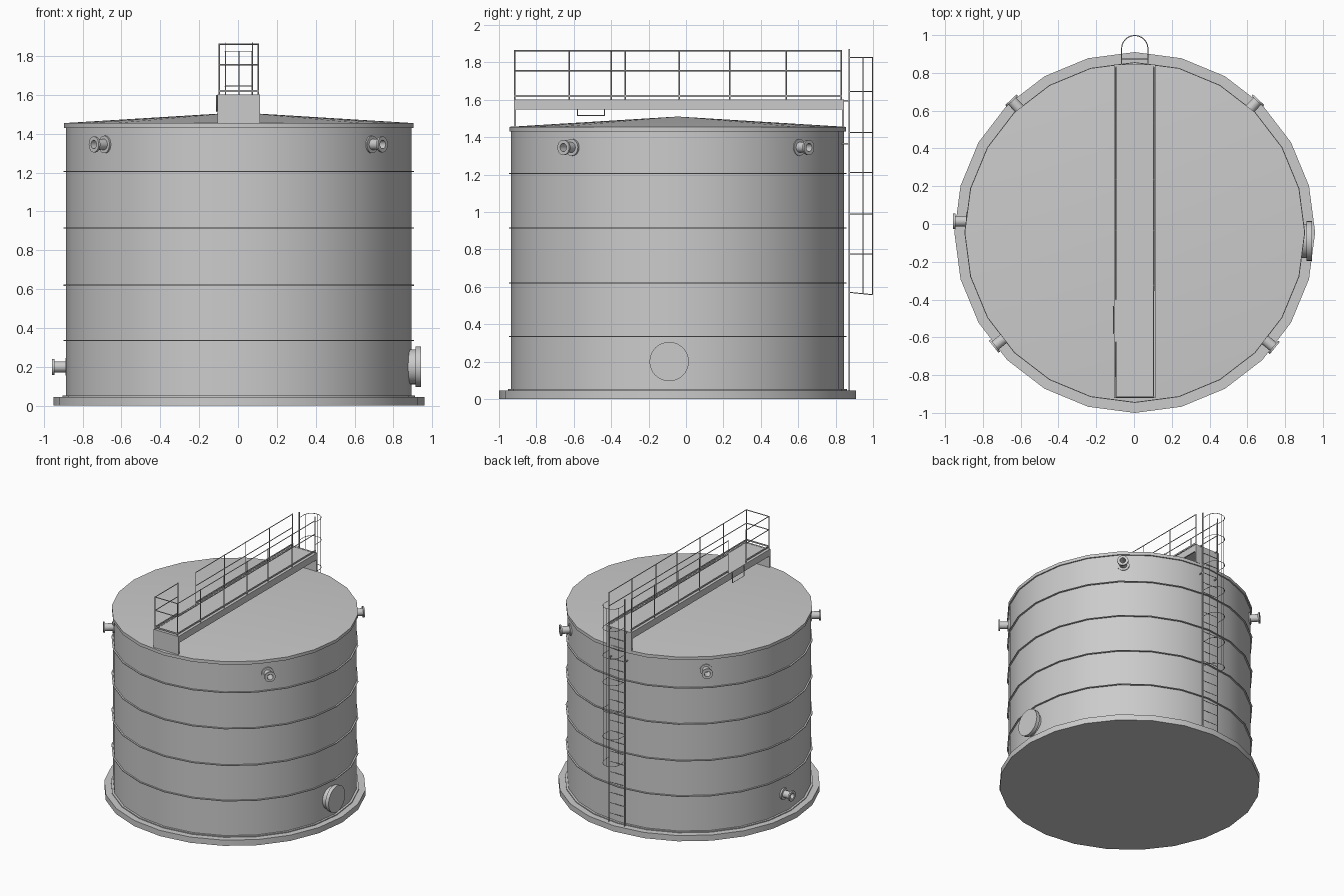
import bpy, math
from mathutils import Vector

if "Cube" in bpy.data.objects:
    bpy.data.objects.remove(bpy.data.objects["Cube"])

CX, CY = 0.004, -0.045   # tank axis
R = 0.89                 # shell radius


def finish(ob, smooth=True):
    if smooth:
        bpy.ops.object.select_all(action='DESELECT')
        ob.select_set(True)
        bpy.context.view_layer.objects.active = ob
        bpy.ops.object.shade_smooth_by_angle(angle=math.radians(30))
    return ob


def make(name, verts, faces, smooth=False):
    me = bpy.data.meshes.new(name)
    me.from_pydata(verts, [], faces)
    ob = bpy.data.objects.new(name, me)
    bpy.context.collection.objects.link(ob)
    return finish(ob, smooth)


def lathe(name, profile, n=24, origin=(CX, CY, 0), axis=(0, 0, 1)):
    """Revolve (radius, height) points round an axis; radius 0 makes a tip."""
    q = Vector((0, 0, 1)).rotation_difference(Vector(axis))
    verts, rows, faces = [], [], []
    for r, h in profile:
        k = 1 if r == 0 else n
        rows.append([len(verts) + i % k for i in range(n)])
        for i in range(k):
            a = 2 * math.pi * i / n
            verts.append(Vector(origin) + q @ Vector((r * math.cos(a), r * math.sin(a), h)))
    for a, b in zip(rows, rows[1:]):
        for i in range(n):
            j = (i + 1) % n
            faces.append(list(dict.fromkeys((a[i], a[j], b[j], b[i]))))
    return make(name, verts, faces, True)


def boxes(name, items):
    """One mesh of boxes, each given by (x0, x1, y0, y1, z0, z1)."""
    verts, faces = [], []
    for x0, x1, y0, y1, z0, z1 in items:
        b = len(verts)
        verts += [(x + CX, y, z) for z in (z0, z1) for x, y in ((x0, y0), (x1, y0), (x1, y1), (x0, y1))]
        for f in ((3, 2, 1, 0), (4, 5, 6, 7), (0, 1, 5, 4), (1, 2, 6, 5), (2, 3, 7, 6), (3, 0, 4, 7)):
            faces.append([b + i for i in f])
    return make(name, verts, faces)


def bars(name, paths, radius):
    """Square bars along a list of point paths."""
    cu = bpy.data.curves.new(name, 'CURVE')
    cu.dimensions = '3D'
    cu.bevel_depth = radius
    cu.bevel_resolution = 0
    cu.use_fill_caps = True
    for pts in paths:
        sp = cu.splines.new('POLY')
        sp.points.add(len(pts) - 1)
        for p, (x, y, z) in zip(sp.points, pts):
            p.co = (x + CX, y, z, 1)
    ob = bpy.data.objects.new(name, cu)
    bpy.context.collection.objects.link(ob)
    return ob


# Base slab, shell, conical roof
lathe("base_slab", [(0, 0), (0.955, 0), (0.955, 0.046), (R - .01, 0.046)])
lathe("tank_shell", [(R, 0.046), (R, 1.435)])
lathe("roof", [(R, 1.43), (0.9, 1.43), (0.9, 1.455), (0, 1.51)])

# Thin stiffening rings and foot flange
for i, z in enumerate((0.335, 0.62, 0.915, 1.205)):
    lathe(f"shell_ring_{i}", [(R, z - .003), (R + .012, z - .003), (R + .012, z + .003), (R, z + .003)])
lathe("foot_flange", [(0.907, 0.046), (0.907, 0.053), (R, 0.053)])


# Flanged pipe nozzles
def nozzle(name, deg, z, y=CY):
    a = math.radians(deg)
    d = Vector((math.cos(a), math.sin(a), 0))
    o = Vector((CX, y, z))
    lathe(name, [(0.028, .88), (0.028, .95), (0.041, .95), (0.041, .961), (0.022, .961),
                 (0.022, .89), (0, .89)], 20, o, d)
    lathe(name + "_pad", [(0.045, .88), (0.045, .893), (0.028, .893)], 20, o, d)


for name, deg in (("back_right", 47), ("back_left", 133), ("front_left", 219), ("front_right", -39.5)):
    nozzle("nozzle_" + name, deg, 1.345)
nozzle("nozzle_drain", 180, 0.2, 0.015)

# Manhole with cover
lathe("manhole", [(0.09, .87), (0.09, .91), (0.105, .91), (0.105, .938), (0, .938)], 32,
      (CX, -0.09, 0.2), (1, 0, 0))

# Walkway: deck, side beams, end supports, toe boards
Y0, Y1 = -0.92, 0.845
boxes("walkway_deck", [(-.1, .1, Y0, Y1, 1.592, 1.6)])
boxes("walkway_beams", [(s * .105 - .005, s * .105 + .005, Y0, Y1, 1.548, 1.602) for s in (-1, 1)])
boxes("walkway_end_supports", [(-.11, .11, Y0, Y0 + .012, 1.45, 1.602),
                               (-.11, .11, Y1 - .012, Y1, 1.45, 1.602)])
GAP = (-0.625, -0.4)      # opening above the step on the left
runs = [(.1, Y0, Y1 - .01), (-.1, Y0, GAP[0]), (-.1, GAP[1], Y1 - .01)]
boxes("toe_boards", [(x - .003, x + .003, a, b, 1.615, 1.626) for x, a, b in runs]
      + [(-.1, .1, Y0, Y0 + .006, 1.615, 1.626)])

# Handrails and posts
posts_r = [-.915, -.625, -.325, -.035, .235, .535, .83]
posts_l = [-.915, -.625, -.4, -.035, .235, .535, .83]
rails = [[(x, y, 1.6), (x, y, 1.866)] for x, ps in ((.1, posts_r), (-.1, posts_l)) for y in ps]
for z in (1.755, 1.862):
    rails += [[(-.1, GAP[0], z), (-.1, -.915, z), (.1, -.915, z), (.1, .83, z)],
              [(-.1, GAP[1], z), (-.1, .83, z)]]
bars("handrails", rails, 0.004)

# Step frame hanging under the opening, flat against the beam
bars("side_step", [[(-.113, -.58, 1.6), (-.113, -.58, 1.515), (-.113, -.435, 1.515), (-.113, -.435, 1.6)]], 0.003)

# Ladder: stringers, rungs, wall brackets
LY = 0.873
boxes("ladder_stringers", [(s * .07 - .002, s * .07 + .002, LY - .005, LY + .005, .046, 1.87) for s in (-1, 1)])
bars("ladder_rungs", [[(-.07, LY, .12 + i * .083), (.07, LY, .12 + i * .083)] for i in range(18)], 0.0025)
boxes("ladder_brackets", [(s * .07 - .003, s * .07 + .003, .835, LY, z - .004, z + .004)
                          for s in (-1, 1) for z in (1.365, 1.595)])

# Safety cage: hoops and vertical straps
arc = [(.07 * math.cos(t), .928 + .07 * math.sin(t)) for t in [math.pi * i / 12 for i in range(13)]]
outline = [(.07, LY)] + arc + [(-.07, LY)]
hoops = []
for z in (.57, .775, .99, 1.21, 1.425, 1.645, 1.825):
    drop = .1 if z == .57 else 0
    hoops.append([(x, y, z - drop * (y - LY)) for x, y in outline])
bars("cage_hoops", hoops, 0.0025)
bars("cage_straps", [[(*arc[i], .56), (*arc[i], 1.825)] for i in (1, 6, 11)], 0.0025)
